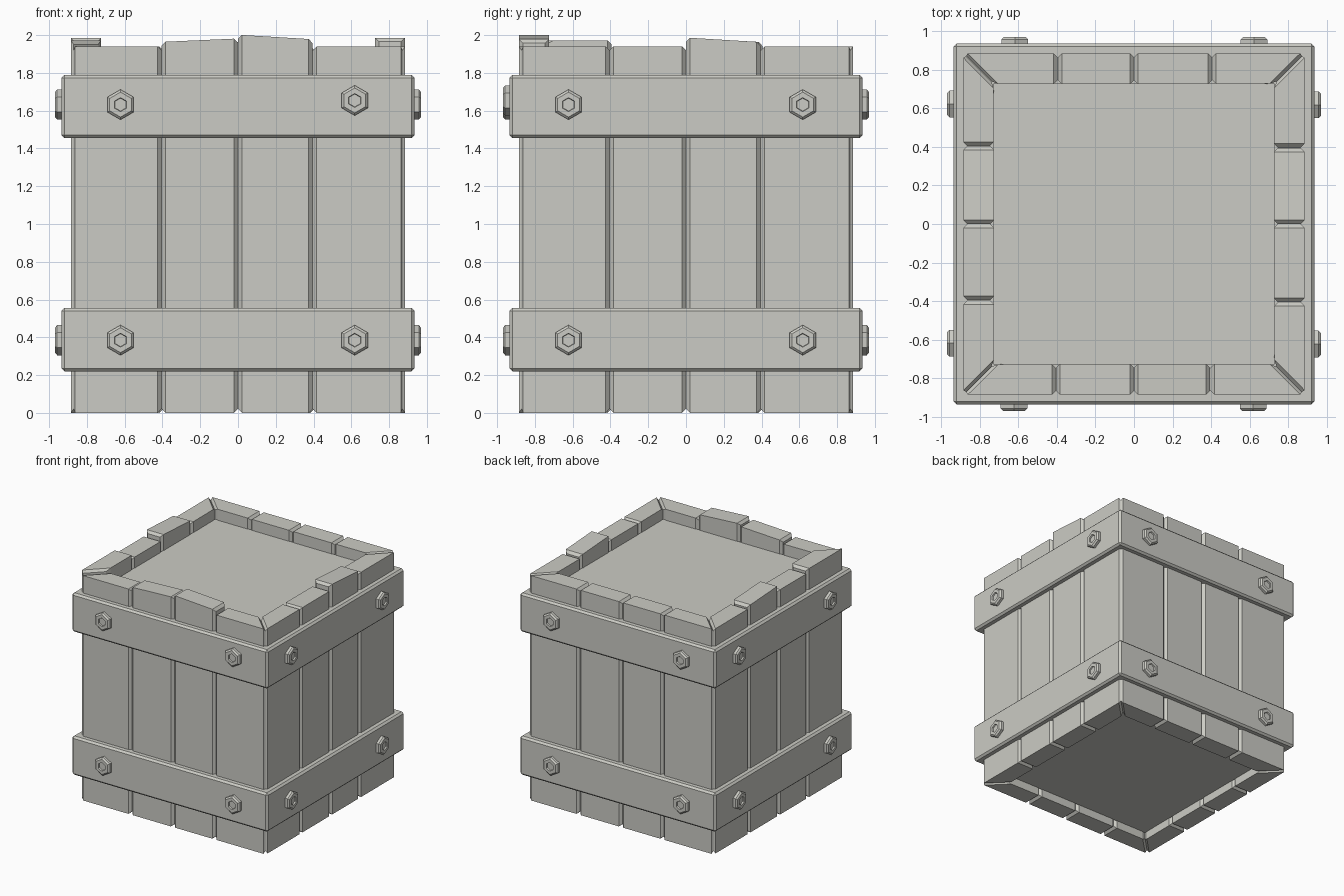
import bpy, bmesh
from math import pi, sin, cos
from mathutils import Matrix, Vector

if "Cube" in bpy.data.objects:
    bpy.data.objects.remove(bpy.data.objects["Cube"], do_unlink=True)

OUTER, INNER, BAND = 0.885, 0.725, 0.935
RIM = 1.94

grey = bpy.data.materials.new("pale_warm_grey")
grey.use_nodes = True
colour = (0.60, 0.60, 0.555, 1)
grey.diffuse_color = colour
grey.node_tree.nodes["Principled BSDF"].inputs["Base Color"].default_value = colour


def finish(name, bm, turn=0):
    """Turn the part about z by quarter turns and add it to the scene."""
    bmesh.ops.recalc_face_normals(bm, faces=bm.faces)
    bm.transform(Matrix.Rotation(turn * pi / 2, 4, "Z"))
    mesh = bpy.data.meshes.new(name)
    bm.to_mesh(mesh)
    bm.free()
    mesh.materials.append(grey)
    bpy.context.collection.objects.link(bpy.data.objects.new(name, mesh))


def box(name, half, z0, z1, chamfer=0):
    bm = bmesh.new()
    size = Matrix.Diagonal((2 * half, 2 * half, z1 - z0, 1))
    bmesh.ops.create_cube(bm, size=1, matrix=Matrix.Translation((0, 0, (z0 + z1) / 2)) @ size)
    if chamfer:
        bmesh.ops.bevel(bm, geom=bm.edges[:], offset=chamfer, segments=1, affect="EDGES")
    finish(name, bm)


def plank(name, u0, u1, top0, top1, turn):
    """Upright board, mitred at the corners, chamfered around its joint faces."""
    bm = bmesh.new()
    ends = []
    for u, top in ((u0, top0), (u1, top1)):
        inner_u = max(-INNER, min(INNER, u))
        points = [(u, -OUTER, 0), (inner_u, -INNER, 0), (inner_u, -INNER, top), (u, -OUTER, top)]
        ends.append([bm.verts.new(p) for p in points])
    joints = [bm.faces.new(end) for end in ends]
    for i in range(4):
        j = (i + 1) % 4
        bm.faces.new((ends[0][i], ends[0][j], ends[1][j], ends[1][i]))
    bmesh.ops.recalc_face_normals(bm, faces=bm.faces)
    edges = list({e for f in joints for e in f.edges})
    bmesh.ops.bevel(bm, geom=edges, offset=0.021, segments=1, affect="EDGES")
    finish(name, bm, turn)


def bolt(name, u, z, turn):
    """Chamfered hexagonal head with a hexagonal socket."""
    bm = bmesh.new()
    rings = []
    for radius, out in ((0.08, -0.01), (0.08, 0.022), (0.066, 0.034), (0.037, 0.034), (0.034, 0.022)):
        rings.append([bm.verts.new((u + radius * sin(i * pi / 3), -BAND - out,
                                    z + radius * cos(i * pi / 3))) for i in range(6)])
    for a, b in zip(rings, rings[1:]):
        for i in range(6):
            j = (i + 1) % 6
            bm.faces.new((a[i], a[j], b[j], b[i]))
    bm.faces.new(rings[0])
    bm.faces.new(rings[-1])
    finish(name, bm, turn)


# Recessed top and bottom panels
box("inner_panel", INNER + 0.004, 0.07, 1.845)

# Planks on each side, some standing proud of the rim
joints = (-OUTER, -0.405, 0, 0.395, OUTER)
raised = {
    ("front", 1): (1.964, 1.982), ("front", 2): (2.002, 1.978),
    ("left", 2): (1.987, 1.963),
    ("right", 1): (1.963, 1.985), ("right", 3): (1.972, 1.972),
}
for turn, side in enumerate(("front", "left", "back", "right")):
    for i in range(4):
        top0, top1 = raised.get((side, i), (RIM, RIM))
        plank(f"{side}_plank_{i + 1}", joints[i], joints[i + 1], top0, top1, turn)

    # Bolts through both bands
    for level, z in (("lower", 0.385), ("upper", 1.632)):
        for end, u in (("first", -0.622), ("second", 0.618)):
            lift = 0.022 if (side, level, end) == ("front", "upper", "second") else 0
            bolt(f"{side}_{level}_{end}_bolt", u, z + lift, turn)

# Bands wrapped around the crate
box("lower_band", BAND, 0.22, 0.555, 0.016)
box("upper_band", BAND, 1.455, 1.79, 0.016)
